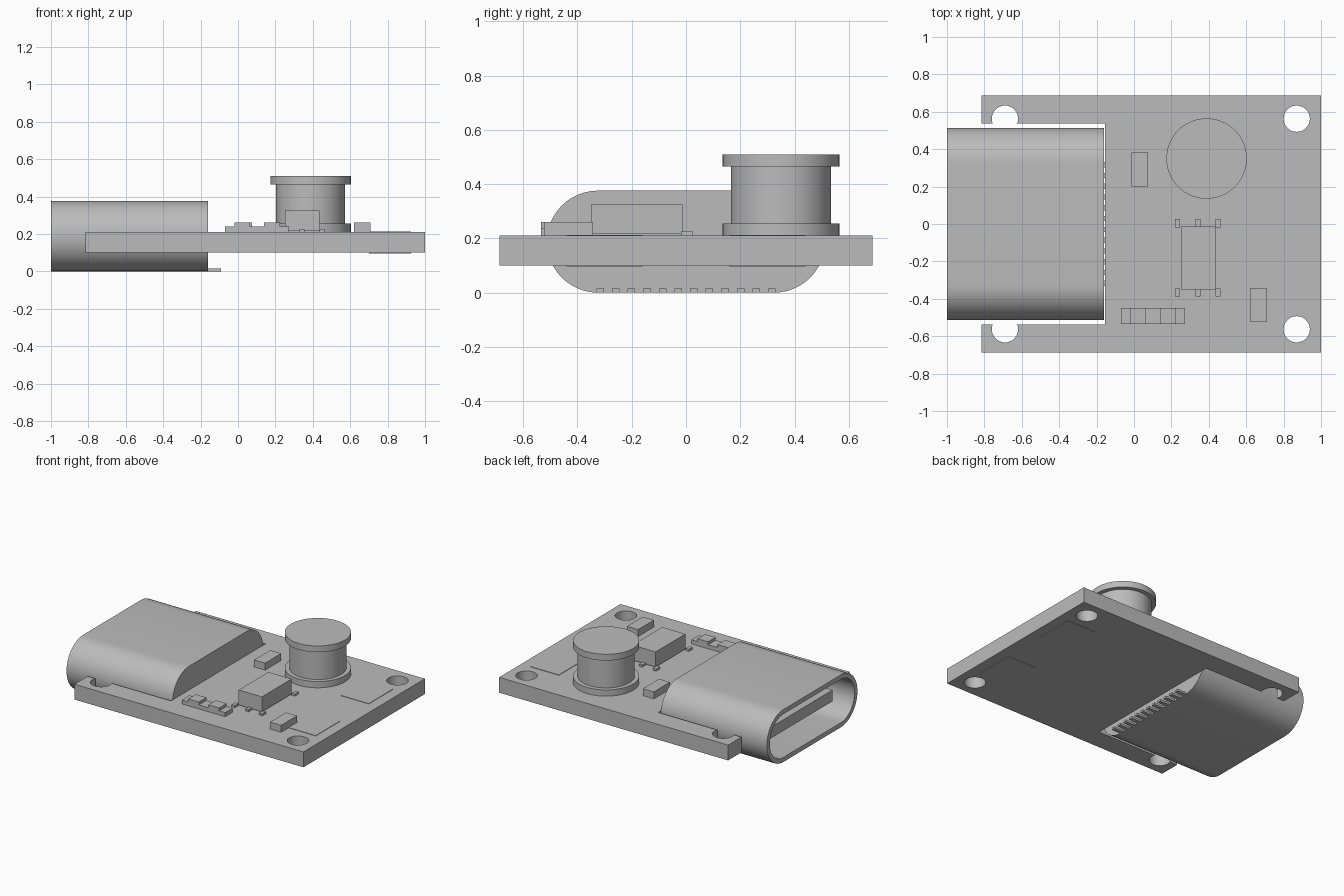
import bpy, bmesh
from math import pi, sin, cos, radians
from mathutils import Matrix, Vector

cube = bpy.data.objects.get("Cube")
if cube:
    bpy.data.objects.remove(cube, do_unlink=True)

GREY = (0.5, 0.5, 0.5, 1.0)
grey = bpy.data.materials.new("plain grey")
grey.use_nodes = True
grey.diffuse_color = GREY
grey.node_tree.nodes["Principled BSDF"].inputs["Base Color"].default_value = GREY


def finish(name, bm, smooth=False):
    bmesh.ops.recalc_face_normals(bm, faces=bm.faces)
    mesh = bpy.data.meshes.new(name)
    bm.to_mesh(mesh)
    bm.free()
    mesh.materials.append(grey)
    obj = bpy.data.objects.new(name, mesh)
    bpy.context.collection.objects.link(obj)
    if smooth:
        bpy.ops.object.select_all(action='DESELECT')
        bpy.context.view_layer.objects.active = obj
        obj.select_set(True)
        bpy.ops.object.shade_smooth_by_angle(angle=radians(35))
    return obj


def box(name, x, y, z):
    """Box from three (low, high) ranges."""
    bm = bmesh.new()
    spans = (x, y, z)
    size = [b - a for a, b in spans]
    centre = Vector([(a + b) / 2 for a, b in spans])
    bmesh.ops.create_cube(bm, size=1, matrix=Matrix.Translation(centre) @ Matrix.Diagonal((*size, 1)))
    return finish(name, bm)


def loft(name, rings):
    """Join rings of points, closing both ends."""
    bm = bmesh.new()
    loops = [[bm.verts.new(p) for p in ring] for ring in rings]
    n = len(loops[0])
    for a, b in zip(loops, loops[1:]):
        for i in range(n):
            j = (i + 1) % n
            bm.faces.new((a[i], a[j], b[j], b[i]))
    bm.faces.new(loops[0])
    bm.faces.new(loops[-1])
    return finish(name, bm, smooth=True)


def circle(cx, cy, r, z, n=64):
    return [(cx + r * cos(2 * pi * i / n), cy + r * sin(2 * pi * i / n), z) for i in range(n)]


def stadium(x, r, half=0.325, zc=0.188, n=24):
    pts = []
    for side in (1, -1):
        for i in range(n + 1):
            a = -pi / 2 + pi * i / n
            pts.append((x, side * (half + r * cos(a)), zc + side * r * sin(a)))
    return pts


# Circuit board with connector notch and four mounting holes
BOTTOM, TOP = 0.1, 0.21
board = box("circuit_board", (-0.815, 1), (-0.687, 0.687), (BOTTOM, TOP))
cutters = [box("notch_cutter", (-0.9, -0.155), (-0.537, 0.537), (0, 0.3))]
for x in (-0.69, 0.87):
    for y in (-0.563, 0.563):
        cutters.append(loft("hole_cutter", [circle(x, y, 0.07, 0), circle(x, y, 0.07, 0.3)]))
bpy.context.view_layer.objects.active = board
for cutter in cutters:
    cutter.hide_render = True
    mod = board.modifiers.new("cut", 'BOOLEAN')
    mod.operation = 'DIFFERENCE'
    mod.solver = 'EXACT'
    mod.object = cutter
    bpy.ops.object.modifier_apply(modifier=mod.name)
for cutter in cutters:
    bpy.data.objects.remove(cutter, do_unlink=True)
bpy.ops.object.select_all(action='DESELECT')
board.select_set(True)
bpy.context.view_layer.objects.active = board
bpy.ops.object.shade_smooth_by_angle(angle=radians(35))

# Connector: hollow rounded shell, tongue and a row of solder pins
loft("connector_shell", [stadium(-0.16, 0.188), stadium(-1, 0.188),
                         stadium(-1, 0.155), stadium(-0.25, 0.155)])
box("connector_tongue", (-0.91, -0.24), (-0.36, 0.36), (0.15, 0.23))
for i in range(12):
    y = (i - 5.5) * 0.0575
    box("connector_pin", (-0.18, -0.09), (y - 0.014, y + 0.014), (0, 0.015))

# Spool-shaped coil
profile = [(0.215, TOP), (0.215, 0.255), (0.185, 0.255),
           (0.185, 0.465), (0.215, 0.465), (0.215, 0.51)]
loft("coil", [circle(0.388, 0.35, r, z) for r, z in profile])

# Chip with six legs
box("chip_body", (0.25, 0.435), (-0.35, -0.013), (0.217, 0.325))
for x in (0.232, 0.342, 0.45):
    for name, y in (("front_leg", (-0.387, -0.345)), ("back_leg", (-0.018, 0.026))):
        box("chip_" + name, (x - 0.013, x + 0.013), y, (TOP, 0.225))

# Small surface components
box("back_capacitor", (-0.013, 0.075), (0.2, 0.382), (TOP, 0.26))
box("front_capacitor", (0.62, 0.708), (-0.523, -0.343), (TOP, 0.26))
ROW = (-0.535, -0.45)
box("resistor_base", (-0.07, 0.273), ROW, (TOP, 0.239))
for x in ((-0.02, 0.065), (0.14, 0.225)):
    box("resistor_body", x, ROW, (TOP, 0.26))

# Thin contact pads on both faces
for y in ((-0.44, -0.16), (0.16, 0.44)):
    box("top_pad", (0.7, 0.925), y, (TOP - 0.002, TOP + 0.003))
    box("bottom_pad", (0.7, 0.925), y, (BOTTOM - 0.004, BOTTOM + 0.002))
